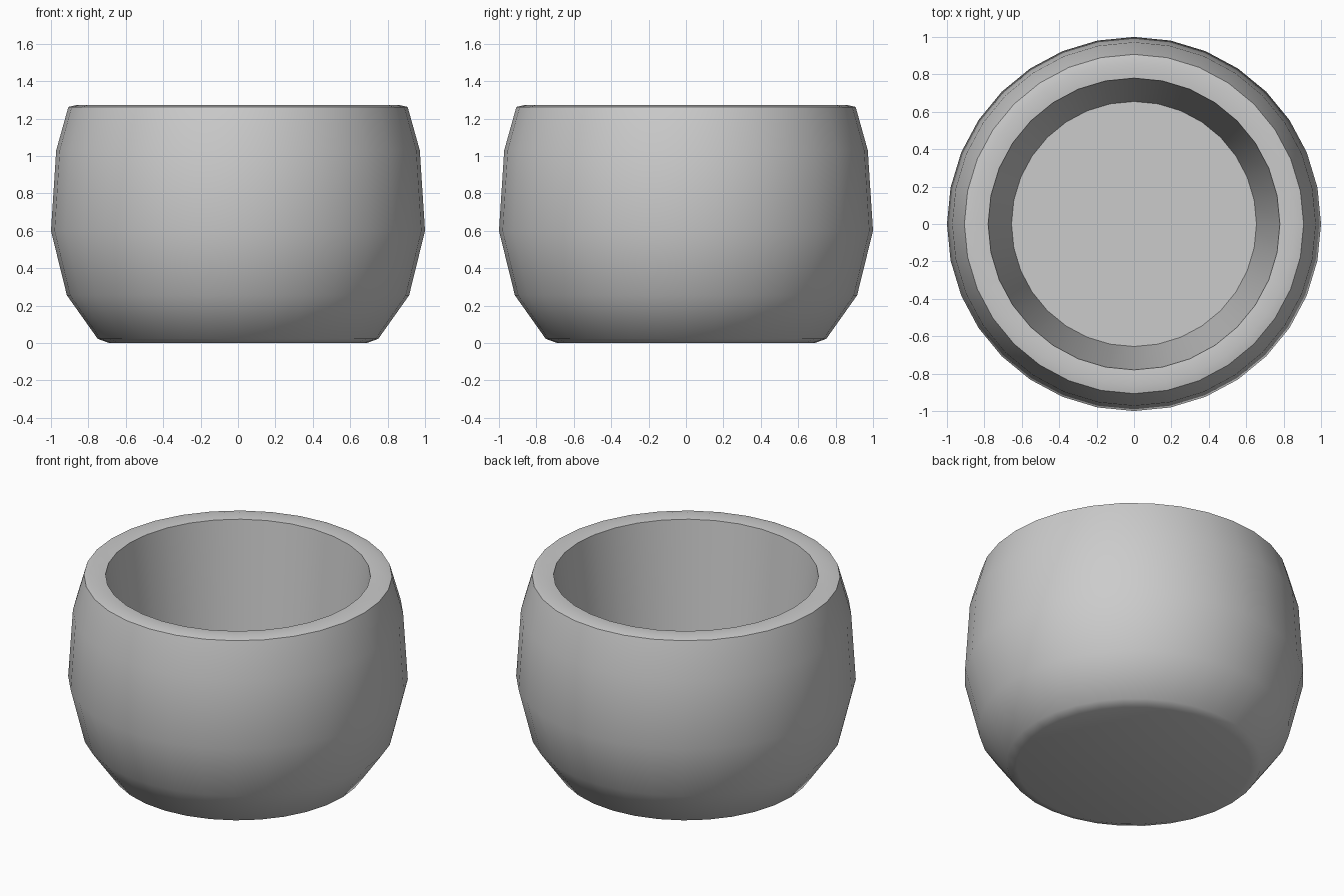
import bpy, bmesh, math

if "Cube" in bpy.data.objects:
    bpy.data.objects.remove(bpy.data.objects["Cube"])

SEGMENTS = 32

# Half profile (radius, height): base, bulging outer wall, soft rim, tapered inner wall, floor
PROFILE = [
    (0.69, 0.0), (0.75, 0.022), (0.915, 0.255), (1.0, 0.6), (0.972, 1.03),
    (0.907, 1.262), (0.86, 1.273), (0.78, 1.265), (0.655, 0.14),
]


def lathe(name, profile, segments):
    bm = bmesh.new()
    rings = []
    for r, z in profile:
        rings.append([bm.verts.new((r * math.cos(2 * math.pi * i / segments),
                                    r * math.sin(2 * math.pi * i / segments), z))
                      for i in range(segments)])
    for a, b in zip(rings, rings[1:]):
        for i in range(segments):
            j = (i + 1) % segments
            bm.faces.new((a[i], a[j], b[j], b[i]))
    bm.faces.new(rings[0][::-1])   # underside
    bm.faces.new(rings[-1])        # inside floor
    bmesh.ops.recalc_face_normals(bm, faces=bm.faces)
    mesh = bpy.data.meshes.new(name)
    bm.to_mesh(mesh)
    bm.free()
    obj = bpy.data.objects.new(name, mesh)
    bpy.context.collection.objects.link(obj)
    return obj


# Bowl
bowl = lathe("bowl", PROFILE, SEGMENTS)
bpy.context.view_layer.objects.active = bowl
bowl.select_set(True)
bpy.ops.object.shade_smooth_by_angle(angle=math.radians(40))
